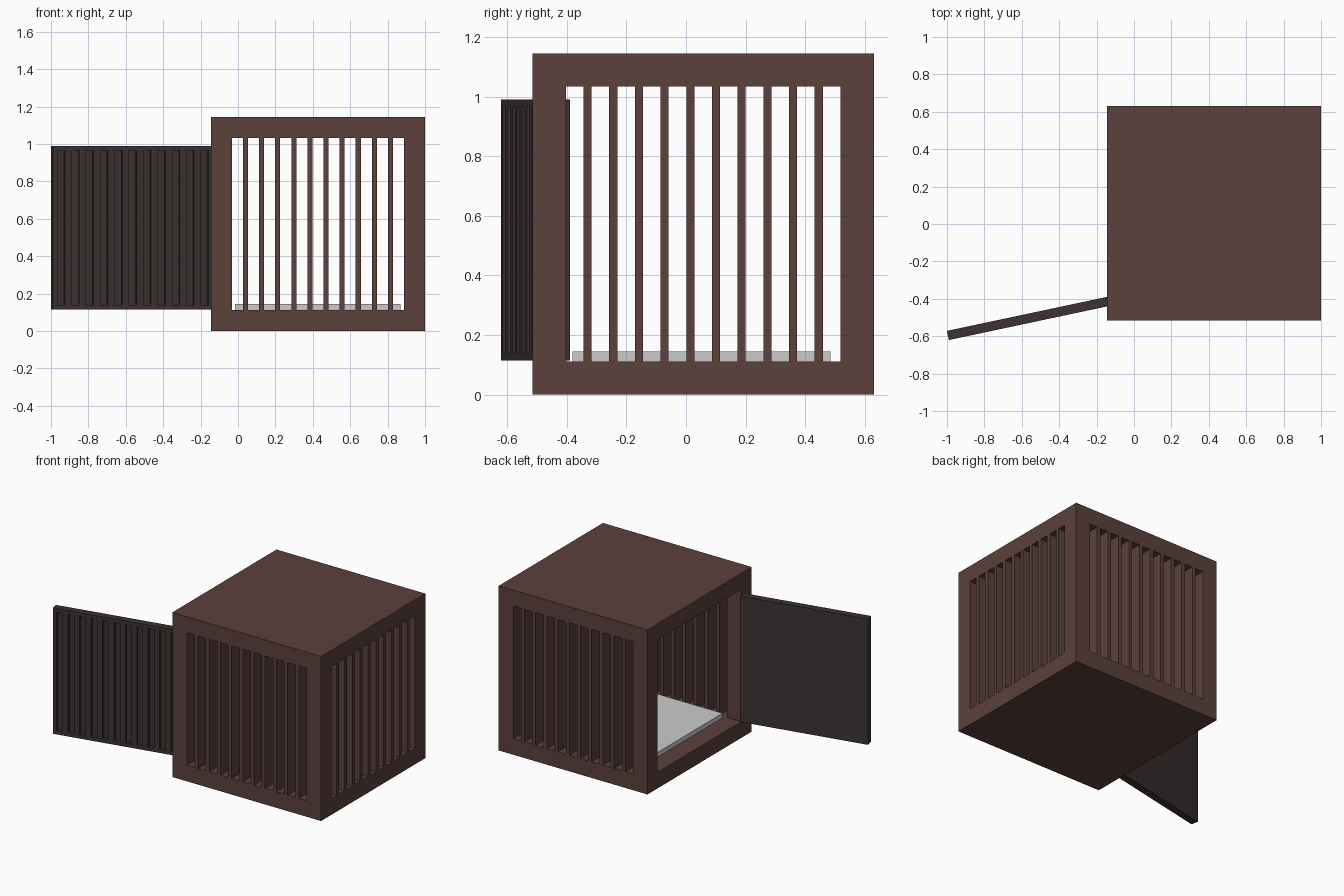
import bpy, bmesh, math
from mathutils import Matrix, Vector

if "Cube" in bpy.data.objects:
    bpy.data.objects.remove(bpy.data.objects["Cube"])


def material(name, rgb):
    m = bpy.data.materials.new(name)
    m.diffuse_color = (*rgb, 1)
    m.use_nodes = True
    m.node_tree.nodes["Principled BSDF"].inputs["Base Color"].default_value = m.diffuse_color
    return m


BROWN = material("brown_wood", (0.105, 0.052, 0.045))
DARK = material("dark_wood", (0.045, 0.032, 0.031))


def boxes(name, spans, mat=None, matrix=None):
    """One object made of boxes given as (x0, x1, y0, y1, z0, z1)."""
    bm = bmesh.new()
    for x0, x1, y0, y1, z0, z1 in spans:
        centre = Vector((x0 + x1, y0 + y1, z0 + z1)) / 2
        size = Matrix.Diagonal((x1 - x0, y1 - y0, z1 - z0, 1))
        bmesh.ops.create_cube(bm, size=1, matrix=Matrix.Translation(centre) @ size)
    me = bpy.data.meshes.new(name)
    bm.to_mesh(me)
    bm.free()
    ob = bpy.data.objects.new(name, me)
    bpy.context.collection.objects.link(ob)
    if mat:
        me.materials.append(mat)
    if matrix:
        ob.matrix_world = matrix
    return ob


def bar_spans(a, b, count, width):
    """Evenly spaced bars between a and b, with a gap at each end."""
    gap = (b - a - count * width) / (count + 1)
    starts = [a + gap + i * (gap + width) for i in range(count)]
    return [(s, s + width) for s in starts]


X0, X1, Y0, Y1, H, T = -0.145, 1.0, -0.515, 0.63, 1.145, 0.112
ZB, ZT = T, H - T

# Solid top and bottom slabs with corner posts
boxes("base_slab", [(X0, X1, Y0, Y1, 0, ZB)], BROWN)
boxes("top_slab", [(X0, X1, Y0, Y1, ZT, H)], BROWN)
boxes("corner_posts", [(x, x + T, y, y + T, ZB, ZT)
                       for x in (X0, X1 - T) for y in (Y0, Y1 - T)], BROWN)

# Bars on the front, back and right; the left side is the doorway
x_bars = bar_spans(X0 + T, X1 - T, 10, 0.027)
y_bars = bar_spans(Y0 + T, Y1 - T, 10, 0.027)
for name, y in (("front_bars", Y0), ("back_bars", Y1 - T)):
    boxes(name, [(a, b, y, y + T, ZB, ZT) for a, b in x_bars], BROWN)
boxes("right_bars", [(X1 - T, X1, a, b, ZB, ZT) for a, b in y_bars], BROWN)

# Floor pad
boxes("floor_pad", [(-0.015, 0.868, -0.38, 0.485, ZB, 0.145)])

# Open door: flat back panel, rim and bars, swung outward
L, D0, D1, R = 0.875, 0.115, 0.99, 0.025
hinge = Matrix.Translation((-0.995, -0.596, 0)) @ Matrix.Rotation(math.radians(12), 4, 'Z')
boxes("door_panel", [(0, L, -0.002, 0.025, D0, D1)], DARK, hinge)
boxes("door_rim", [(0, R, -0.025, -0.002, D0, D1), (L - R, L, -0.025, -0.002, D0, D1),
                   (R, L - R, -0.025, -0.002, D0, D0 + R),
                   (R, L - R, -0.025, -0.002, D1 - R, D1)], DARK, hinge)
boxes("door_bars", [(a, b, -0.025, -0.002, D0 + R, D1 - R)
                    for a, b in bar_spans(R, L - R, 10, 0.038)], DARK, hinge)
